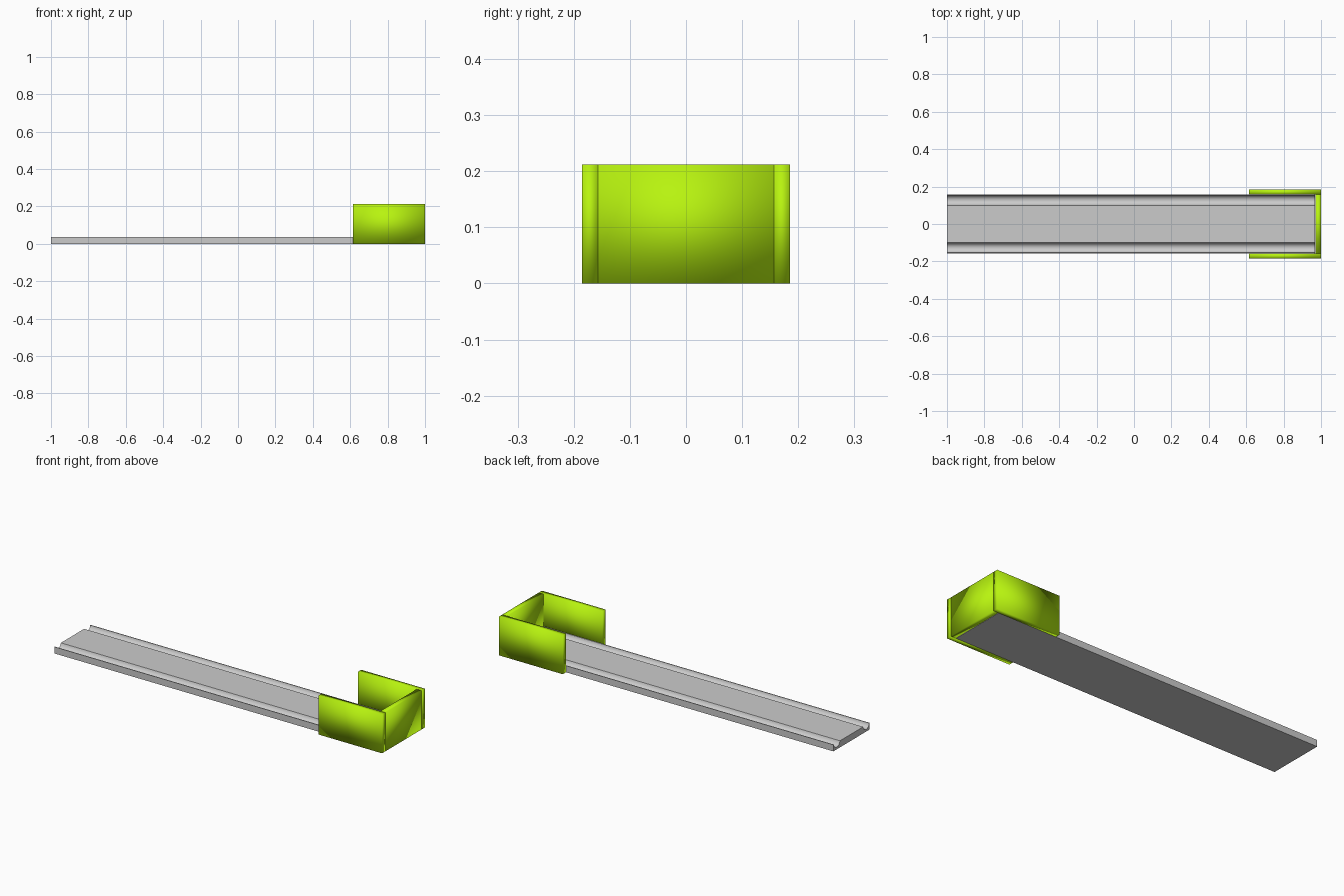
import bpy, bmesh, math

if "Cube" in bpy.data.objects:
    bpy.data.objects.remove(bpy.data.objects["Cube"])

green = bpy.data.materials.new("lime_green")
green.diffuse_color = (0.48, 0.9, 0.005, 1)
green.use_nodes = True
green.node_tree.nodes["Principled BSDF"].inputs["Base Color"].default_value = green.diffuse_color


def finish(name, bm):
    bmesh.ops.recalc_face_normals(bm, faces=bm.faces)
    me = bpy.data.meshes.new(name)
    bm.to_mesh(me)
    bm.free()
    ob = bpy.data.objects.new(name, me)
    bpy.context.collection.objects.link(ob)
    return ob


def wall(name, x0, x1, y0, y1, z0, z1):
    bm = bmesh.new()
    bmesh.ops.create_cube(bm, size=1)
    for v in bm.verts:
        v.co.x = x0 if v.co.x < 0 else x1
        v.co.y = y0 if v.co.y < 0 else y1
        v.co.z = z0 if v.co.z < 0 else z1
    for f in bm.faces:
        f.smooth = True
    ob = finish(name, bm)
    ob.data.materials.append(green)
    return ob


# Long rail: flat plate with a rounded groove along each edge
W, H, X0, X1 = 0.157, 0.036, -1.0, 0.968
gy, gr, depth = 0.127, 0.026, 0.024
half = [(W, 0), (W, H)]
half += [(gy + gr * math.cos(a), H - depth * math.sin(a))
         for a in [math.pi * i / 8 for i in range(9)]]
half[-1] = (0.1, H)
profile = half + [(-y, z) for y, z in reversed(half)]
bm = bmesh.new()
end = bm.faces.new([bm.verts.new((X0, y, z)) for y, z in profile])
ext = bmesh.ops.extrude_face_region(bm, geom=[end], use_keep_orig=True)
moved = [g for g in ext["geom"] if isinstance(g, bmesh.types.BMVert)]
bmesh.ops.translate(bm, verts=moved, vec=(X1 - X0, 0, 0))
rail = finish("rail", bm)
bpy.context.view_layer.objects.active = rail
rail.select_set(True)
bpy.ops.object.shade_smooth_by_angle(angle=math.radians(40))

# Three upright panels closing one end of the rail
for name, s in (("left_panel", 1), ("right_panel", -1)):
    y0, y1 = sorted((s * 0.157, s * 0.185))
    wall(name, 0.615, 1.0, y0, y1, 0, 0.212)
wall("end_panel", 0.97, 1.0, -0.157, 0.157, 0, 0.212)
